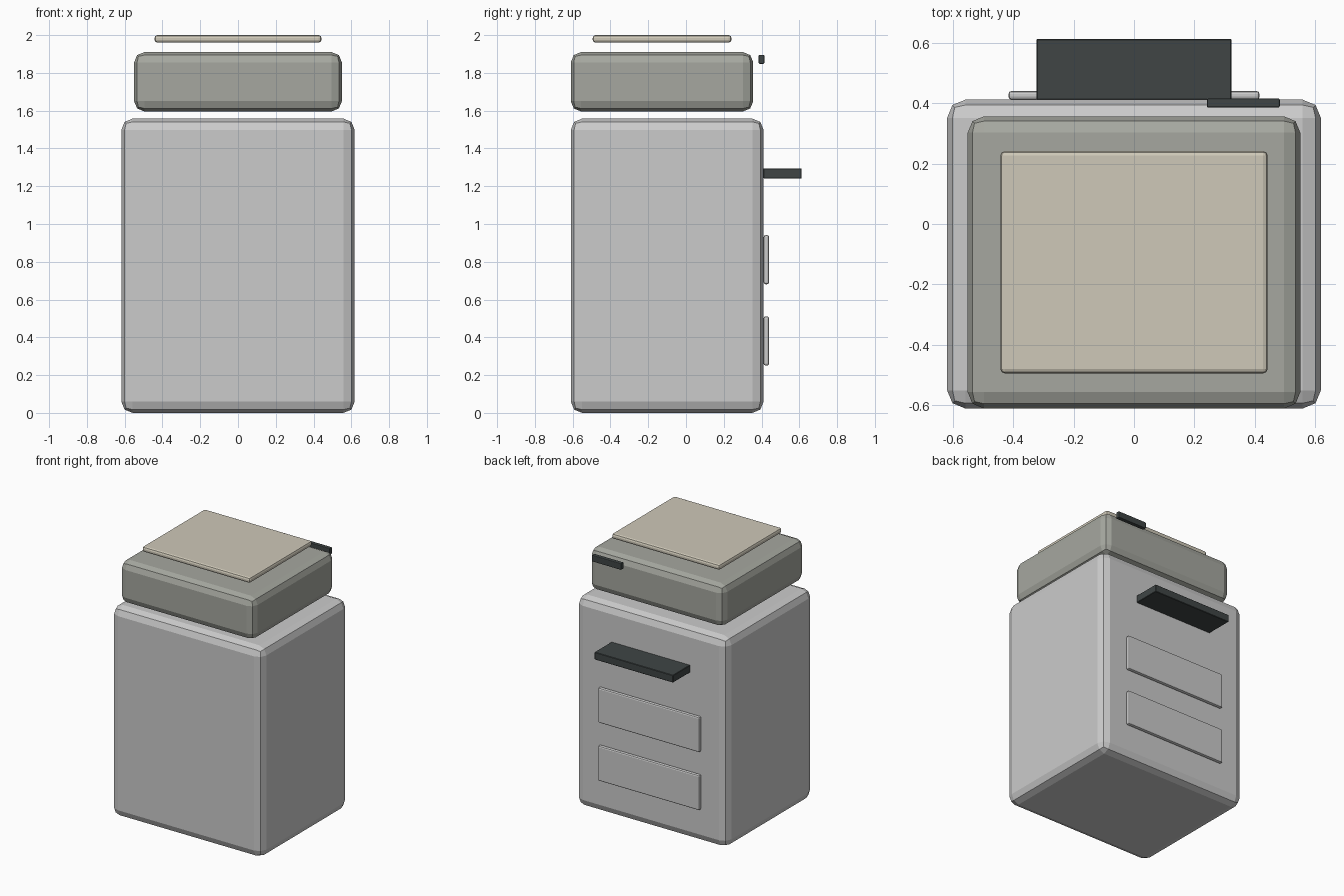
import bpy

if "Cube" in bpy.data.objects:
    bpy.data.objects.remove(bpy.data.objects["Cube"])


def material(name, rgb):
    m = bpy.data.materials.new(name)
    m.diffuse_color = (*rgb, 1)
    m.use_nodes = True
    m.node_tree.nodes["Principled BSDF"].inputs["Base Color"].default_value = m.diffuse_color
    return m


def box(name, x, y, z, bevel=0, segments=2, mat=None):
    """Bevelled box from (min, max) ranges on each axis."""
    bpy.ops.mesh.primitive_cube_add(size=1, location=[(a + b) / 2 for a, b in (x, y, z)])
    ob = bpy.context.object
    ob.name = name
    ob.scale = [b - a for a, b in (x, y, z)]
    bpy.ops.object.transform_apply(location=False, rotation=False, scale=True)
    if bevel:
        mod = ob.modifiers.new("Bevel", 'BEVEL')
        mod.width = bevel
        mod.segments = segments
    if mat:
        ob.data.materials.append(mat)
    return ob


warm_grey = material("warm_grey", (0.38, 0.39, 0.35))
beige = material("beige", (0.62, 0.58, 0.48))
dark = material("dark_plastic", (0.05, 0.06, 0.06))

# Cabinet and floating upper unit
box("cabinet", (-0.618, 0.618), (-0.61, 0.411), (0, 1.558), 0.06)
box("upper_unit", (-0.55, 0.55), (-0.61, 0.356), (1.596, 1.91), 0.054)

# Thin top plate
box("top_plate", (-0.442, 0.442), (-0.494, 0.241), (1.96, 2.0), 0.015, 2, beige)
bpy.data.objects["upper_unit"].data.materials.append(warm_grey)

# Rear drawer panels
for i, z in enumerate((0.251, 0.681)):
    box(f"drawer_panel_{i + 1}", (-0.415, 0.415), (0.411, 0.44), (z, z + 0.26), 0.01)

# Rear shelf and small control strip
box("rear_shelf", (-0.322, 0.322), (0.411, 0.612), (1.24, 1.295), 0.003, 1, dark)
box("control_strip", (0.241, 0.482), (0.385, 0.415), (1.848, 1.896), 0.005, 2, dark)
